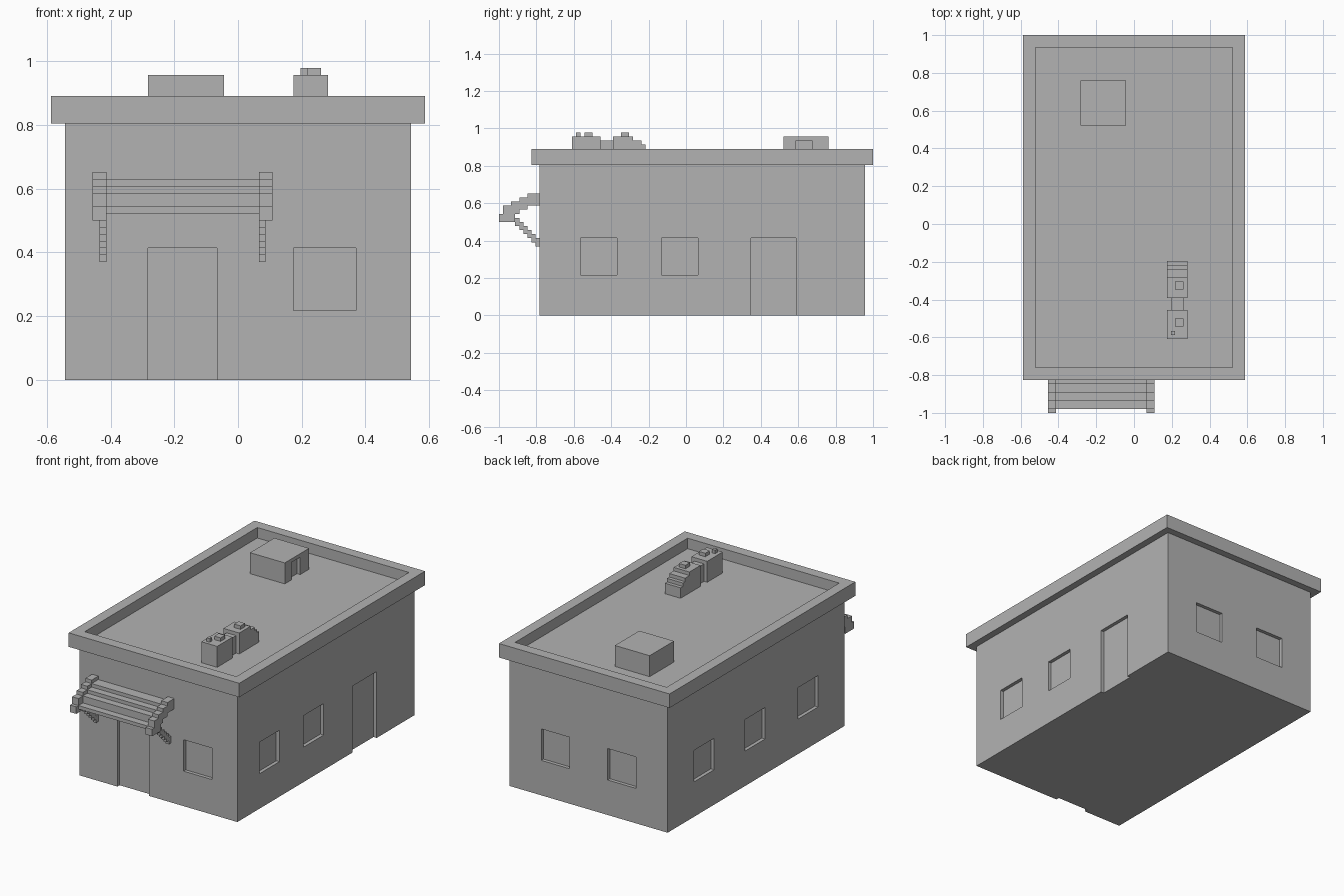
import bpy, bmesh
from mathutils import Vector

if "Cube" in bpy.data.objects:
    bpy.data.objects.remove(bpy.data.objects["Cube"], do_unlink=True)

U = 2 / 92  # block size; y is counted from the front edge, x from the middle

grey = bpy.data.materials.new("plain_grey")
grey.use_nodes = True
grey.diffuse_color = (0.45, 0.45, 0.45, 1)
grey.node_tree.nodes["Principled BSDF"].inputs["Base Color"].default_value = (0.45, 0.45, 0.45, 1)


def point(x, y, z):
    return Vector((x * U, y * U - 1, z * U))


def finish(name, bm):
    bmesh.ops.recalc_face_normals(bm, faces=bm.faces)
    mesh = bpy.data.meshes.new(name)
    bm.to_mesh(mesh)
    bm.free()
    mesh.materials.append(grey)
    obj = bpy.data.objects.new(name, mesh)
    bpy.context.collection.objects.link(obj)
    return obj


def prism(name, x0, x1, profile):
    """Extrude a (y, z) profile from x0 to x1."""
    bm = bmesh.new()
    face = bm.faces.new([bm.verts.new(point(x0, y, z)) for y, z in profile])
    ext = bmesh.ops.extrude_face_region(bm, geom=[face])
    verts = [g for g in ext["geom"] if isinstance(g, bmesh.types.BMVert)]
    bmesh.ops.translate(bm, verts=verts, vec=((x1 - x0) * U, 0, 0))
    return finish(name, bm)


def box(name, x0, x1, y0, y1, z0, z1):
    return prism(name, x0, x1, [(y0, z0), (y1, z0), (y1, z1), (y0, z1)])


def carve(target, *bounds):
    """Cut a box-shaped recess out of the target."""
    cutter = box("cutter", *bounds)
    cutter.hide_render = True
    mod = target.modifiers.new("recess", 'BOOLEAN')
    mod.operation = 'DIFFERENCE'
    mod.solver = 'EXACT'
    mod.object = cutter
    bpy.context.view_layer.objects.active = target
    bpy.ops.object.modifier_apply(modifier=mod.name)
    bpy.data.objects.remove(cutter, do_unlink=True)


# Main walls with recessed doors and windows
walls = box("walls", -25, 25, 10, 90, 0, 37.5)
SILL, HEAD, FLOOR = 10, 19, -2
carve(walls, -13, -3, 8, 11, FLOOR, HEAD)          # front door
carve(walls, 8, 17, 8, 11, SILL, HEAD)             # front window
carve(walls, 24, 27, 62, 73, FLOOR, HEAD)          # side door
for y in (20, 40):
    carve(walls, 24, 27, y, y + 9, SILL, HEAD)
for y in (22, 46, 69):
    carve(walls, -27, -24, y, y + 9, SILL, HEAD)
for x in (-15, 6):
    carve(walls, x, x + 9, 89, 92, SILL, HEAD)

# Overhanging roof with a raised parapet
roof = box("roof_parapet", -27, 27, 8, 92, 37, 41)
carve(roof, -24, 24, 11, 89, 38, 43)

# Roof access hut with a doorway
hut = box("roof_hut", -13, -2, 70, 81, 38, 44)
carve(hut, -3, 0, 73, 77, 38, 43)

# Rooftop ventilation unit
box("vent_front", 8, 13, 18, 25, 38, 44)
box("vent_front_cap", 10, 12, 21, 23, 44, 45)
box("vent_front_knob", 9, 10, 19, 20, 44, 45)
box("vent_link", 9, 12, 25, 28, 38, 43)
prism("vent_rear", 8, 13, [(28, 38), (37, 38), (37, 41), (36, 41), (36, 42), (35, 42),
                           (35, 43), (33, 43), (33, 44), (28, 44)])
box("vent_rear_cap", 10, 12, 30, 32, 44, 45)

# Awning: stepped rails and diagonal brackets on both sides
rail = [(10, 30), (7, 30), (7, 29), (5, 29), (5, 28), (3, 28), (3, 27), (1, 27), (1, 25),
        (0, 25), (0, 23), (4, 23), (4, 25), (5, 25), (5, 26), (7, 26), (7, 27), (10, 27)]
lower = [(y, z) for k in range(4, 10) for y, z in ((k, 26 - k), (k + 1, 26 - k))]
upper = [(y, z + 2) for y, z in reversed(lower)]
for side, rail_x, bracket_x in (("right", -21, -20), ("left", 3, 3)):
    prism("awning_rail_" + side, rail_x, rail_x + 2, rail)
    prism("awning_bracket_" + side, bracket_x, bracket_x + 1, lower + upper)

# Awning slats between the rails
for i, (y0, y1, z0, z1) in enumerate([(7, 10, 28, 29), (5, 7, 27, 28), (3, 5, 25, 27), (1, 3, 24, 25)]):
    box("awning_slat_%d" % (i + 1), -19, 3, y0, y1, z0, z1)
